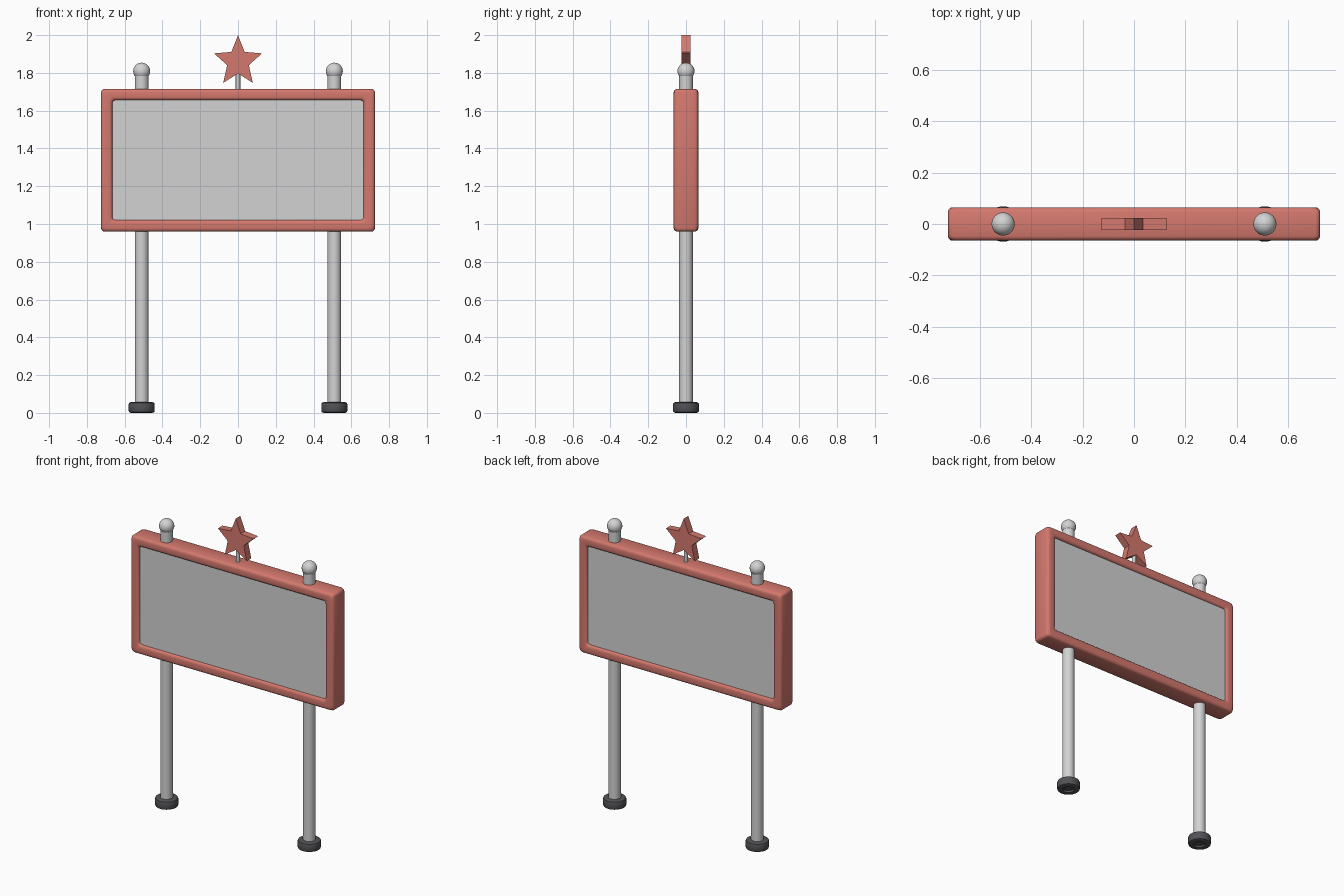
import bpy, bmesh
from math import sin, cos, pi, radians

if "Cube" in bpy.data.objects:
    bpy.data.objects.remove(bpy.data.objects["Cube"], do_unlink=True)


def material(name, rgb):
    m = bpy.data.materials.new(name)
    m.use_nodes = True
    m.diffuse_color = (*rgb, 1)
    m.node_tree.nodes["Principled BSDF"].inputs["Base Color"].default_value = (*rgb, 1)
    return m


RED = material("coral red", (0.66, 0.19, 0.155))
GREY = material("light grey", (0.65, 0.65, 0.65))
DARK = material("dark rubber", (0.085, 0.085, 0.095))


def build(name, bm, mat, bevel=0, smooth=True):
    """Turn a bmesh into a finished object."""
    bmesh.ops.recalc_face_normals(bm, faces=bm.faces)
    if bevel:
        bmesh.ops.bevel(bm, geom=bm.edges[:], offset=bevel, segments=4,
                        profile=0.5, affect='EDGES', clamp_overlap=True)
    mesh = bpy.data.meshes.new(name)
    bm.to_mesh(mesh)
    bm.free()
    mesh.materials.append(mat)
    ob = bpy.data.objects.new(name, mesh)
    bpy.context.collection.objects.link(ob)
    if smooth:
        bpy.ops.object.select_all(action='DESELECT')
        ob.select_set(True)
        bpy.context.view_layer.objects.active = ob
        bpy.ops.object.shade_smooth_by_angle(angle=radians(35))
    return ob


def lathe(name, profile, mat, x=0, sides=32):
    """Revolve (radius, z) points around a vertical axis at x."""
    bm = bmesh.new()
    verts = [bm.verts.new((x + r, 0, z)) for r, z in profile]
    edges = [bm.edges.new(pair) for pair in zip(verts, verts[1:])]
    bmesh.ops.spin(bm, geom=verts + edges, cent=(x, 0, 0), axis=(0, 0, 1),
                   angle=2 * pi, steps=sides, use_merge=True)
    bmesh.ops.remove_doubles(bm, verts=bm.verts, dist=0.0001)
    return build(name, bm, mat)


def rectangle(w, d, low, high):
    return [(-w, d, low), (w, d, low), (w, d, high), (-w, d, high)]


# Frame: a rounded rectangular ring
bm = bmesh.new()
loops = [[bm.verts.new(p) for p in rectangle(*spec)] for spec in (
    (0.725, -0.065, 0.96, 1.715), (0.725, 0.065, 0.96, 1.715),
    (0.665, 0.065, 1.022, 1.655), (0.665, -0.065, 1.022, 1.655))]
for i, a in enumerate(loops):
    b = loops[(i + 1) % 4]
    for j in range(4):
        k = (j + 1) % 4
        bm.faces.new((a[j], a[k], b[k], b[j]))
build("sign_frame", bm, RED, bevel=0.018)

# Display panel, slightly recessed on both sides
bm = bmesh.new()
bmesh.ops.create_cube(bm, size=1)
for v in bm.verts:
    v.co = (v.co.x * 1.35, v.co.y * 0.1, 1.3385 + v.co.z * 0.65)
build("sign_panel", bm, GREY)

# Posts with ball caps and rubber feet
for side, sx in (("left", 1), ("right", -1)):
    x = 0.51 * sx
    lathe(side + "_post", [(0, 0.03), (0.036, 0.03), (0.036, 1.785), (0, 1.785)], GREY, x)
    ball = [(0.045 * sin(pi * i / 16), 1.809 - 0.045 * cos(pi * i / 16)) for i in range(17)]
    lathe(side + "_ball_cap", ball, GREY, x)
    lathe(side + "_foot", [(0, 0.012), (0.03, 0.012), (0.034, 0), (0.057, 0),
                           (0.066, 0.004), (0.069, 0.013), (0.069, 0.044),
                           (0.066, 0.053), (0.057, 0.057), (0, 0.057)], DARK, x)

# Star ornament on a thin rod
lathe("star_rod", [(0, 1.7), (0.012, 1.7), (0.012, 1.83), (0, 1.83)], GREY, sides=16)
bm = bmesh.new()
outline = []
for i in range(10):
    r = 0.063 if i % 2 else 0.14
    outline.append(bm.verts.new((0.955 * r * sin(i * pi / 5), -0.023, 1.86 + r * cos(i * pi / 5))))
face = bm.faces.new(outline)
extruded = bmesh.ops.extrude_face_region(bm, geom=[face], use_keep_orig=True)["geom"]
bmesh.ops.translate(bm, vec=(0, 0.046, 0),
                    verts=[g for g in extruded if isinstance(g, bmesh.types.BMVert)])
build("star", bm, RED, smooth=False)
